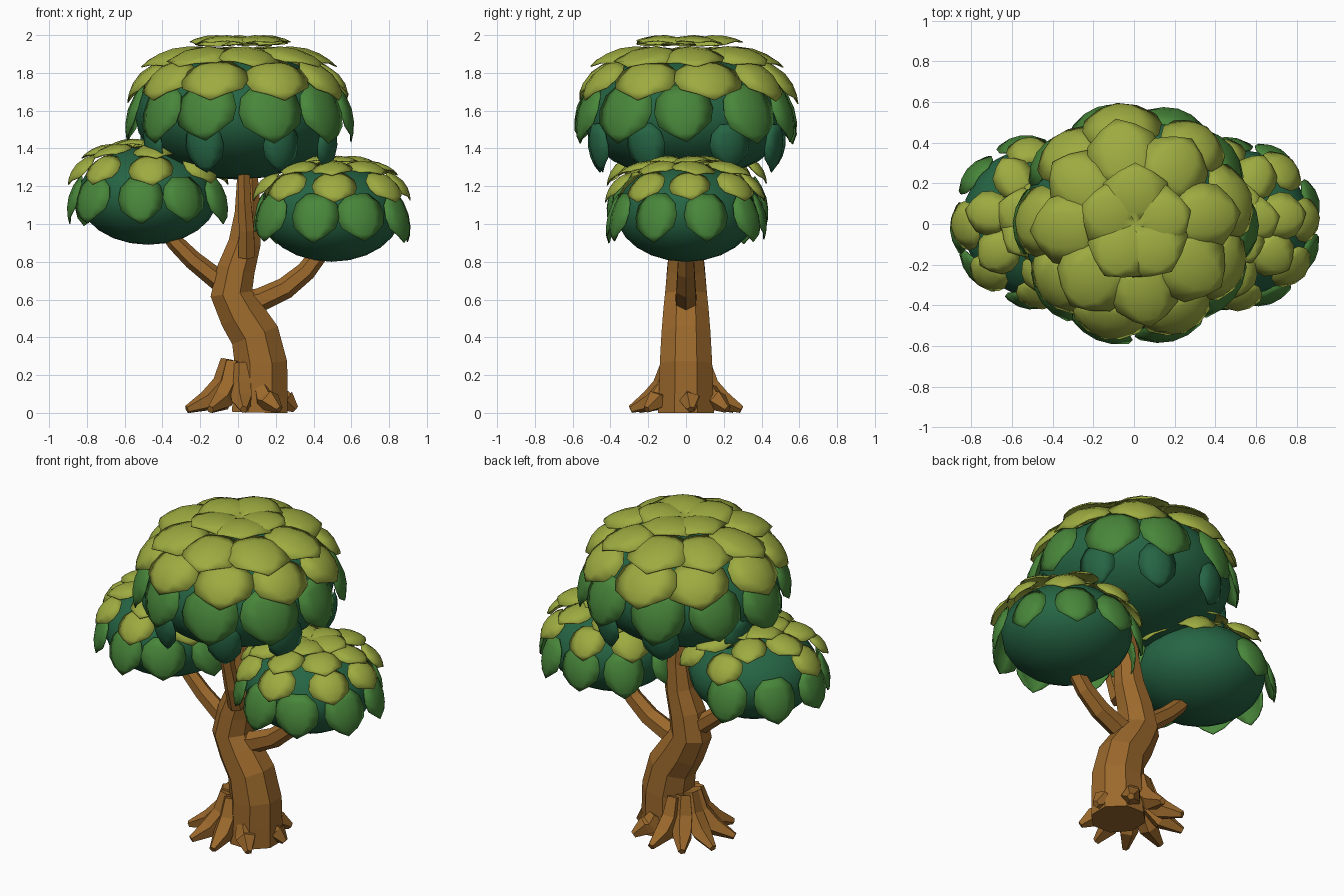
import bpy, bmesh, math, random
from mathutils import Vector, Matrix

if "Cube" in bpy.data.objects:
    bpy.data.objects.remove(bpy.data.objects["Cube"])

random.seed(4)


def material(name, color):
    m = bpy.data.materials.new(name)
    m.diffuse_color = (*color, 1)
    m.use_nodes = True
    m.node_tree.nodes["Principled BSDF"].inputs["Base Color"].default_value = m.diffuse_color
    return m


BARK = material("bark brown", (0.33, 0.14, 0.025))
LIME = material("lime leaf", (0.34, 0.41, 0.052))
GREEN = material("mid green leaf", (0.065, 0.24, 0.043))
TEAL = material("dark foliage", (0.019, 0.13, 0.058))


def finish(bm, name, mat, smooth):
    me = bpy.data.meshes.new(name)
    for f in bm.faces:
        f.smooth = smooth
    bm.to_mesh(me)
    bm.free()
    me.materials.append(mat)
    ob = bpy.data.objects.new(name, me)
    bpy.context.collection.objects.link(ob)
    return ob


def tube(name, path, radii, side, sides=8):
    """Tapered tube along a path lying in the plane whose normal is side."""
    bm = bmesh.new()
    pts = [Vector(p) for p in path]
    side = Vector(side).normalized()
    rings = []
    for i, p in enumerate(pts):
        t = (pts[min(i + 1, len(pts) - 1)] - pts[max(i - 1, 0)]).normalized()
        b = t.cross(side)
        angles = [2 * math.pi * (k + 0.5) / sides for k in range(sides)]
        rings.append([bm.verts.new(p + radii[i] * (math.cos(a) * side + math.sin(a) * b))
                      for a in angles])
    for r0, r1 in zip(rings, rings[1:]):
        for k in range(sides):
            j = (k + 1) % sides
            bm.faces.new((r0[k], r0[j], r1[j], r1[k]))
    bm.faces.new(rings[0])
    bm.faces.new(rings[-1])
    for v in bm.verts:
        v.co.z = max(v.co.z, 0)
    bmesh.ops.recalc_face_normals(bm, faces=bm.faces)
    return finish(bm, name, BARK, False)


def ball(name, center, radius, height):
    bm = bmesh.new()
    bmesh.ops.create_uvsphere(bm, u_segments=20, v_segments=12, radius=1)
    for v in bm.verts:
        v.co = Vector((v.co.x * radius, v.co.y * radius, v.co.z * height)) + Vector(center)
    return finish(bm, name, TEAL, True)


LEAF = [(0, 0.45), (0.2, 0.88), (0.45, 1.0), (0.68, 0.9), (0.86, 0.48), (1, 0)]


def leaf_ring(name, mat, center, count, start, end, width, bulge, turn=0.0, skip=(), tilt=0.09):
    """Ring of pointed curved leaves running from start to end, both (radius, z)."""
    bm = bmesh.new()
    for k in range(count):
        if k in skip:
            continue
        a = 2 * math.pi * (k + turn) / count + random.uniform(-0.06, 0.06)
        out = Vector((math.cos(a), math.sin(a), 0))
        s = Vector((-math.sin(a), math.cos(a), 0))
        p0 = out * start[0] + Vector((0, 0, start[1]))
        p1 = out * end[0] + Vector((0, 0, end[1]))
        d = (p1 - p0) * random.uniform(0.95, 1.05)
        n = s.cross(d).normalized() * -1
        # Each leaf is rolled and twisted a little so the shingles look natural
        s = Matrix.Rotation(random.uniform(-tilt, tilt), 3, d) @ s
        spin = Matrix.Rotation(random.uniform(-tilt, tilt) * 1.3, 3, n)
        s, d = spin @ s, spin @ d
        w = width * random.uniform(0.93, 1.07) / 2
        grid = []
        for v, ww in LEAF:
            row = []
            for u in (-1, -0.5, 0, 0.5, 1):
                x = u * ww
                h = bulge * (4 * v * (1 - v) - 1.3 * x * x)
                row.append(bm.verts.new(Vector(center) + p0 + d * v + s * (x * w) + n * h))
            grid.append(row)
        for r0, r1 in zip(grid, grid[1:]):
            for i in range(4):
                bm.faces.new((r0[i], r1[i], r1[i + 1], r0[i + 1]))
    bmesh.ops.remove_doubles(bm, verts=bm.verts, dist=0.0005)
    for v in bm.verts:
        v.co.z = min(v.co.z, 2.0)
    ob = finish(bm, name, mat, True)
    # Thin two-sided leaf
    thick = ob.modifiers.new("leaf thickness", "SOLIDIFY")
    thick.thickness = 0.006
    thick.offset = -1
    return ob


# Curved trunk
tube("trunk",
     [(0.115, 0, 0), (0.12, 0, 0.12), (0.122, 0, 0.26), (0.09, 0, 0.41), (0.02, 0, 0.52),
      (-0.035, 0, 0.63), (-0.01, 0, 0.76), (0.035, 0, 0.9), (0.052, 0, 1.06), (0.05, 0, 1.3)],
     [0.16, 0.155, 0.15, 0.14, 0.13, 0.12, 0.108, 0.092, 0.075, 0.055], (0, 1, 0))

# Branches
tube("left_branch", [(-0.02, 0, 0.64), (-0.12, 0, 0.715), (-0.24, 0, 0.81), (-0.33, 0, 0.9),
                     (-0.42, 0, 1.02)],
     [0.06, 0.055, 0.05, 0.045, 0.04], (0, 1, 0), 6)
tube("right_branch", [(0.0, 0, 0.57), (0.12, 0, 0.6), (0.25, 0, 0.66), (0.36, 0, 0.75),
                      (0.46, 0, 0.88)],
     [0.068, 0.062, 0.058, 0.052, 0.045], (0, 1, 0), 6)
tube("front_branch", [(0.045, -0.075, 0.83), (0.045, -0.12, 0.97), (0.035, -0.15, 1.12),
                      (0.03, -0.17, 1.3)],
     [0.05, 0.046, 0.04, 0.035], (1, 0, 0), 6)

# Roots flaring from the base: angle, height where the root leaves the trunk, start radius
for i, (deg, h, r) in enumerate([(5, 0.11, 0.2), (48, 0.13, 0.16), (85, 0.26, 0.09),
                                 (122, 0.27, 0.07), (158, 0.28, 0.06), (198, 0.28, 0.06),
                                 (238, 0.27, 0.07), (274, 0.26, 0.09), (315, 0.13, 0.16)]):
    a = math.radians(deg)
    c, s = math.cos(a), math.sin(a)
    prof = [(r, h), (r + 0.03, h * 0.55), (r + (0.29 - r) * 0.5, 0.065), (0.295, 0.018)]
    tube(f"root_{i + 1}", [(0.01 + c * q, s * q, z) for q, z in prof],
         [0.045, 0.06, 0.058, 0.021], (-s, c, 0), 5)

# Main crown
ball("main_crown", (0, 0, 1.57), 0.545, 0.335)
O = (0.01, 0, 0)
leaf_ring("main_cap_leaves", LIME, O, 5, (0.0, 1.962), (0.29, 1.965), 0.36, 0.037, 0.25, tilt=0.04)
leaf_ring("main_upper_leaves", LIME, O, 8, (0.2, 1.935), (0.515, 1.835), 0.35, 0.042, 0.2)
leaf_ring("main_middle_leaves", LIME, O, 9, (0.4, 1.865), (0.595, 1.645), 0.37, 0.052, 0.4)
leaf_ring("main_lower_leaves", GREEN, O, 10, (0.515, 1.74), (0.59, 1.43), 0.33, 0.045, 0.0)
leaf_ring("main_under_leaves", TEAL, O, 8, (0.54, 1.53), (0.49, 1.28), 0.22, 0.035, 0.5)

# Two side crowns sharing one layout
for side, center, turn, gap, bare in (("left", (-0.475, 0.01, 1.15), 0.5, (0, 1), (3,)),
                                      ("right", (0.495, 0.0, 1.06), 0.4, (), ())):
    ball(side + "_crown", center, 0.37, 0.26)
    leaf_ring(side + "_cap_leaves", LIME, center, 5, (0, 0.275), (0.215, 0.272), 0.24, 0.028, 0.1)
    leaf_ring(side + "_upper_leaves", LIME, center, 7, (0.15, 0.27), (0.36, 0.2), 0.22, 0.03, 0.3)
    leaf_ring(side + "_middle_leaves", LIME, center, 8, (0.295, 0.215), (0.425, 0.06), 0.23, 0.035,
              0.1, bare)
    leaf_ring(side + "_lower_leaves", GREEN, center, 9, (0.365, 0.10), (0.42, -0.155), 0.25, 0.035,
              turn, gap)
